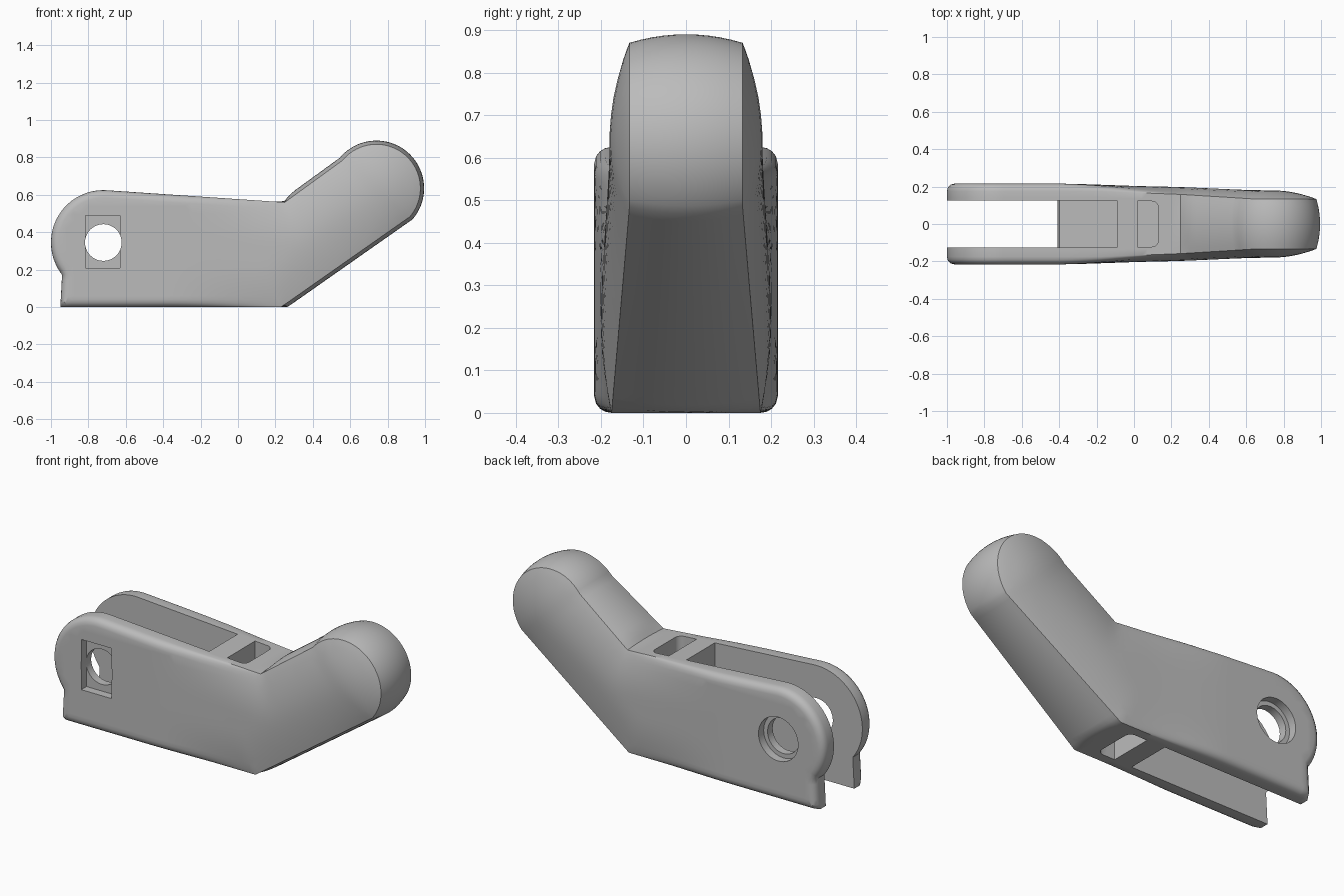
import bpy, bmesh, math
from mathutils import Vector, Matrix
from mathutils.geometry import delaunay_2d_cdt, intersect_point_line

if "Cube" in bpy.data.objects:
    bpy.data.objects.remove(bpy.data.objects["Cube"], do_unlink=True)

PIVOT, HEAD = Vector((-0.72, 0.345)), Vector((0.74, 0.635))
HEAD_R, CORNER, COLS = 0.235, 0.04, 10

grey = bpy.data.materials.new("plain grey")
grey.use_nodes = True
grey.diffuse_color = (0.5, 0.5, 0.5, 1)
grey.node_tree.nodes["Principled BSDF"].inputs["Base Color"].default_value = (0.5, 0.5, 0.5, 1)


def arc(c, r, a, b, n):
    angles = [math.radians(a + (b - a) * i / n) for i in range(n + 1)]
    return [c + r * Vector((math.cos(t), math.sin(t))) for t in angles]


def smooth(a, b, x):
    t = min(max((x - a) / (b - a), 0), 1)
    return t * t * (3 - 2 * t)


# Side outline, counterclockwise, resampled to even steps
corners = [Vector((-0.95, 0)), Vector((0.23, 0))]
corners += arc(HEAD, HEAD_R, -40, 141, 40)
corners += [Vector((0.25, 0.56))] + arc(PIVOT, 0.28, 86, 218, 32)
outline = []
for a, b in zip(corners, corners[1:] + corners[:1]):
    n = max(1, round((b - a).length / 0.03))
    outline += [a.lerp(b, i / n) for i in range(n)]
N = len(outline)
normals = []
for i in range(N):
    d = outline[(i + 1) % N] - outline[i - 1]
    normals.append(Vector((d.y, -d.x)).normalized())


def rim_distance(p):
    best = 9
    for a, b in zip(corners, corners[1:] + corners[:1]):
        q, t = intersect_point_line(p, a, b)
        q = a.lerp(b, min(max(t, 0), 1))
        best = min(best, (p - q).length)
    return best


def half_width(p, d):
    """Rounded slab on the body, blending to a domed side on the arm."""
    along = (p.x - 0.23) * 0.82 + p.y * 0.57
    edge = 0.175 - 0.042 * min(max(along / 0.84, 0), 1)
    middle = 0.216 - 0.016 * smooth(-0.45, 0.2, p.x) - 0.02 * smooth(0.1, 0.75, p.x)
    slab = math.sqrt(1 - (1 - min(d / CORNER, 1)) ** 2)
    dome = 1 - (1 - min(d / HEAD_R, 1)) ** 2
    k = smooth(-0.4, 0.3, p.x)
    return edge + (middle - edge) * (slab * (1 - k) + dome * k)


# Side surface points: outline, inset rings, then an inner grid
points = list(outline)
for inset in (0.003, 0.01, 0.022, 0.04):
    for p, nrm in zip(outline, normals):
        q = p - nrm * inset
        if rim_distance(q) > inset * 0.9:
            points.append(q)
inside = len(points)
for i in range(51):
    for j in range(23):
        q = Vector((-1 + i * 0.04, 0.02 + j * 0.04))
        if rim_distance(q) > 0.055:
            points.append(q)
loop = [(i, (i + 1) % N) for i in range(N)]
flat, _, tris, origin, _, _ = delaunay_2d_cdt(points, loop, [list(range(N))], 1, 1e-6)
index = {o: i for i, group in enumerate(origin) for o in group}

# Lever body: two side skins joined by a crowned rim
bm = bmesh.new()
skins = []
for side in (-1, 1):
    verts = [bm.verts.new((p.x, side * half_width(p, rim_distance(p)), p.y)) for p in flat]
    used = set()
    for t in tris:
        f = [verts[i] for i in t]
        bm.faces.new(f if side < 0 else f[::-1])
    skins.append([verts[index[i]] for i in range(N)])
columns = [skins[0]]
for c in range(1, COLS):
    s = -1 + 2 * c / COLS
    row = []
    for i, (p, nrm) in enumerate(zip(outline, normals)):
        q = p + nrm * 0.02 * smooth(0.2, 0.32, p.x + 0.05 * (p.y < 0.3)) * (1 - s * s)
        row.append(bm.verts.new((q.x, -s * skins[0][i].co.y, max(q.y, 0))))
    columns.append(row)
columns.append(skins[1])
for a, b in zip(columns, columns[1:]):
    for i, j in loop:
        bm.faces.new((a[j], a[i], b[i], b[j]))
bmesh.ops.delete(bm, geom=[v for v in bm.verts if not v.link_faces], context='VERTS')
bmesh.ops.recalc_face_normals(bm, faces=bm.faces)


def make(name, mesh):
    data = bpy.data.meshes.new(name)
    mesh.to_mesh(data)
    mesh.free()
    ob = bpy.data.objects.new(name, data)
    bpy.context.collection.objects.link(ob)
    data.materials.append(grey)
    return ob


lever = make("lever_body", bm)
cutters = []


def cut_box(x0, x1, y0, y1, z0, z1, radius=0):
    b = bmesh.new()
    bmesh.ops.create_cube(b, size=1)
    for v in b.verts:
        v.co = Vector(((x0 + x1) / 2 + v.co.x * (x1 - x0),
                       (y0 + y1) / 2 + v.co.y * (y1 - y0),
                       (z0 + z1) / 2 + v.co.z * (z1 - z0)))
    if radius:
        upright = [e for e in b.edges if abs(e.verts[0].co.z - e.verts[1].co.z) > 0.01
                   and e.verts[0].co.x > (x0 + x1) / 2]
        bmesh.ops.bevel(b, geom=upright, offset=radius, segments=5, profile=0.5, affect='EDGES')
    cutters.append(make("cutter", b))


def cut_round(r, y0, y1):
    b = bmesh.new()
    bmesh.ops.create_cone(b, cap_ends=True, segments=48, radius1=r, radius2=r, depth=y1 - y0)
    bmesh.ops.transform(b, matrix=Matrix.Translation((PIVOT.x, (y0 + y1) / 2, PIVOT.y))
                        @ Matrix.Rotation(math.pi / 2, 4, 'X'), verts=b.verts)
    cutters.append(make("cutter", b))


# Fork slot with a curved end, and pockets above and below the web
cut_box(-1.1, -0.72, -0.125, 0.125, -0.1, 0.8)
cut_round(0.33, -0.125, 0.125)
for z0, z1 in ((0.41, 0.8), (-0.1, 0.24)):
    cut_box(-0.75, -0.09, -0.125, 0.125, z0, z1)
    cut_box(0.02, 0.13, -0.122, 0.122, z0, z1, 0.035)
# Pivot hole, square nut recess in front, round recess behind
cut_round(0.098, -0.4, 0.4)
cut_box(-0.815, -0.63, -0.4, -0.17, 0.21, 0.49)
cut_round(0.122, 0.17, 0.4)

bpy.context.view_layer.objects.active = lever
lever.select_set(True)
for c in cutters:
    m = lever.modifiers.new("cut", 'BOOLEAN')
    m.operation, m.solver, m.object = 'DIFFERENCE', 'EXACT', c
    bpy.ops.object.modifier_apply(modifier=m.name)
    bpy.data.objects.remove(c, do_unlink=True)
bpy.ops.object.shade_smooth_by_angle(angle=math.radians(32))
